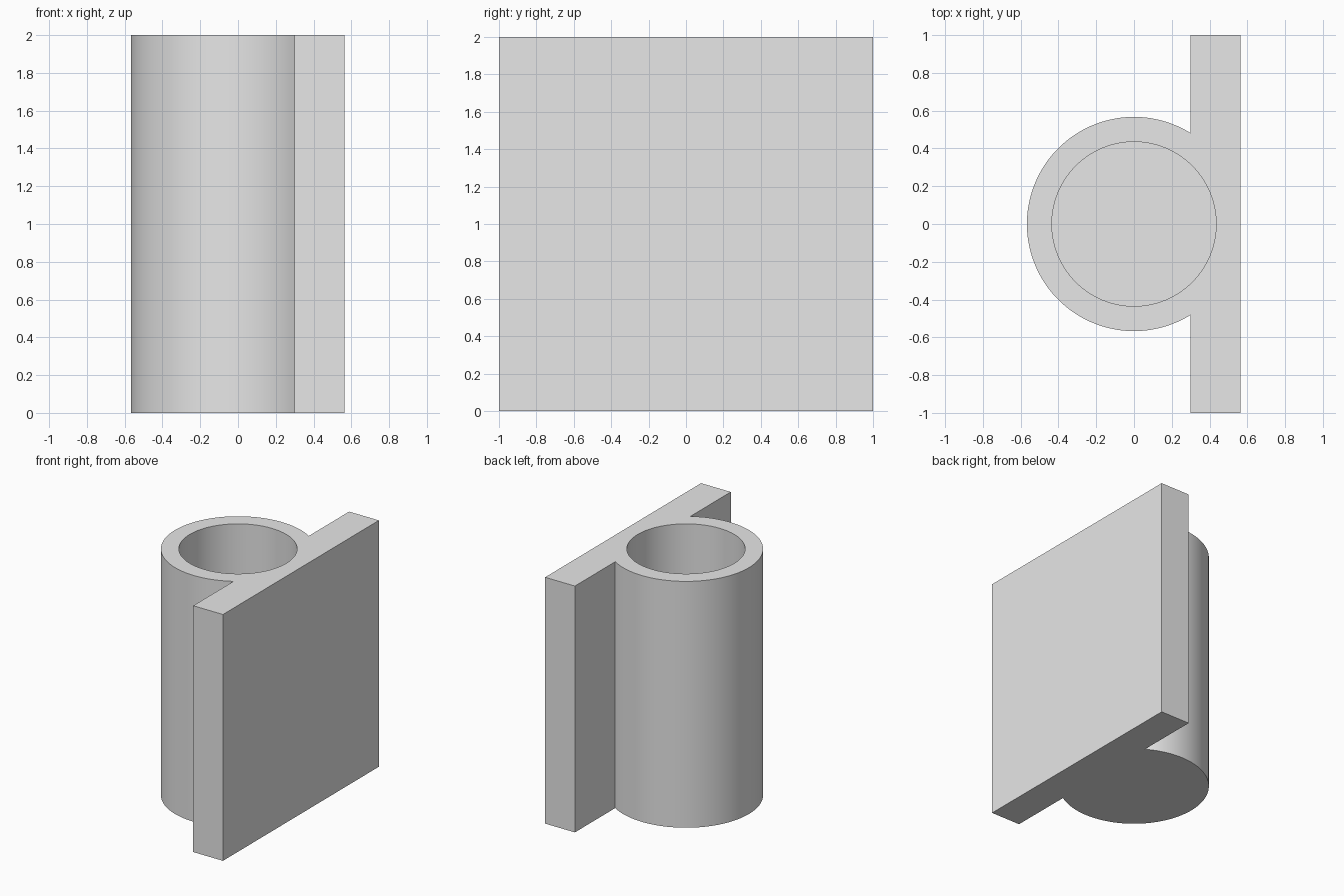
import bpy, bmesh
from math import sin, cos, acos, radians, sqrt

HEIGHT = 2.0
OUTER_R, INNER_R = 0.567, 0.435
PLATE_X0, PLATE_X1, PLATE_Y = 0.298, 0.565, 1.0
FLOOR = 0.13
SEGMENTS = 96

cube = bpy.data.objects.get("Cube")
if cube:
    bpy.data.objects.remove(cube, do_unlink=True)

# Single grey material
grey = bpy.data.materials.new("plain_grey")
grey.use_nodes = True
grey.diffuse_color = (0.8, 0.8, 0.8, 1)
grey.node_tree.nodes["Principled BSDF"].inputs["Base Color"].default_value = (0.8, 0.8, 0.8, 1)


def extrude_outline(name, outline, z0, z1):
    """Closed prism from a counter-clockwise outline."""
    bm = bmesh.new()
    face = bm.faces.new([bm.verts.new((x, y, z0)) for x, y in outline])
    top = bmesh.ops.extrude_face_region(bm, geom=[face], use_keep_orig=True)
    verts = [v for v in top["geom"] if isinstance(v, bmesh.types.BMVert)]
    bmesh.ops.translate(bm, vec=(0, 0, z1 - z0), verts=verts)
    bmesh.ops.recalc_face_normals(bm, faces=bm.faces)
    mesh = bpy.data.meshes.new(name)
    bm.to_mesh(mesh)
    bm.free()
    mesh.materials.append(grey)
    obj = bpy.data.objects.new(name, mesh)
    bpy.context.collection.objects.link(obj)
    return obj


def arc(radius, start, sweep, count):
    return [(radius * cos(start + sweep * i / count), radius * sin(start + sweep * i / count))
            for i in range(count + 1)]


# Tube and backing plate share one outline
join = acos(PLATE_X0 / OUTER_R)
outline = arc(OUTER_R, join, radians(360) - 2 * join, SEGMENTS)
outline += [(PLATE_X0, -PLATE_Y), (PLATE_X1, -PLATE_Y), (PLATE_X1, PLATE_Y), (PLATE_X0, PLATE_Y)]
holder = extrude_outline("tube_holder_with_plate", outline, 0, HEIGHT)

# Blind bore, open at the top
bore = extrude_outline("bore_cutter", arc(INNER_R, 0, radians(360), SEGMENTS)[:-1], FLOOR, HEIGHT + 0.2)
bore.hide_render = True
cut = holder.modifiers.new("bore", 'BOOLEAN')
cut.operation = 'DIFFERENCE'
cut.solver = 'EXACT'
cut.object = bore

bpy.ops.object.select_all(action='DESELECT')
holder.select_set(True)
bpy.context.view_layer.objects.active = holder
bpy.ops.object.modifier_apply(modifier=cut.name)
bpy.data.objects.remove(bore, do_unlink=True)
bpy.ops.object.shade_smooth_by_angle(angle=radians(30))
